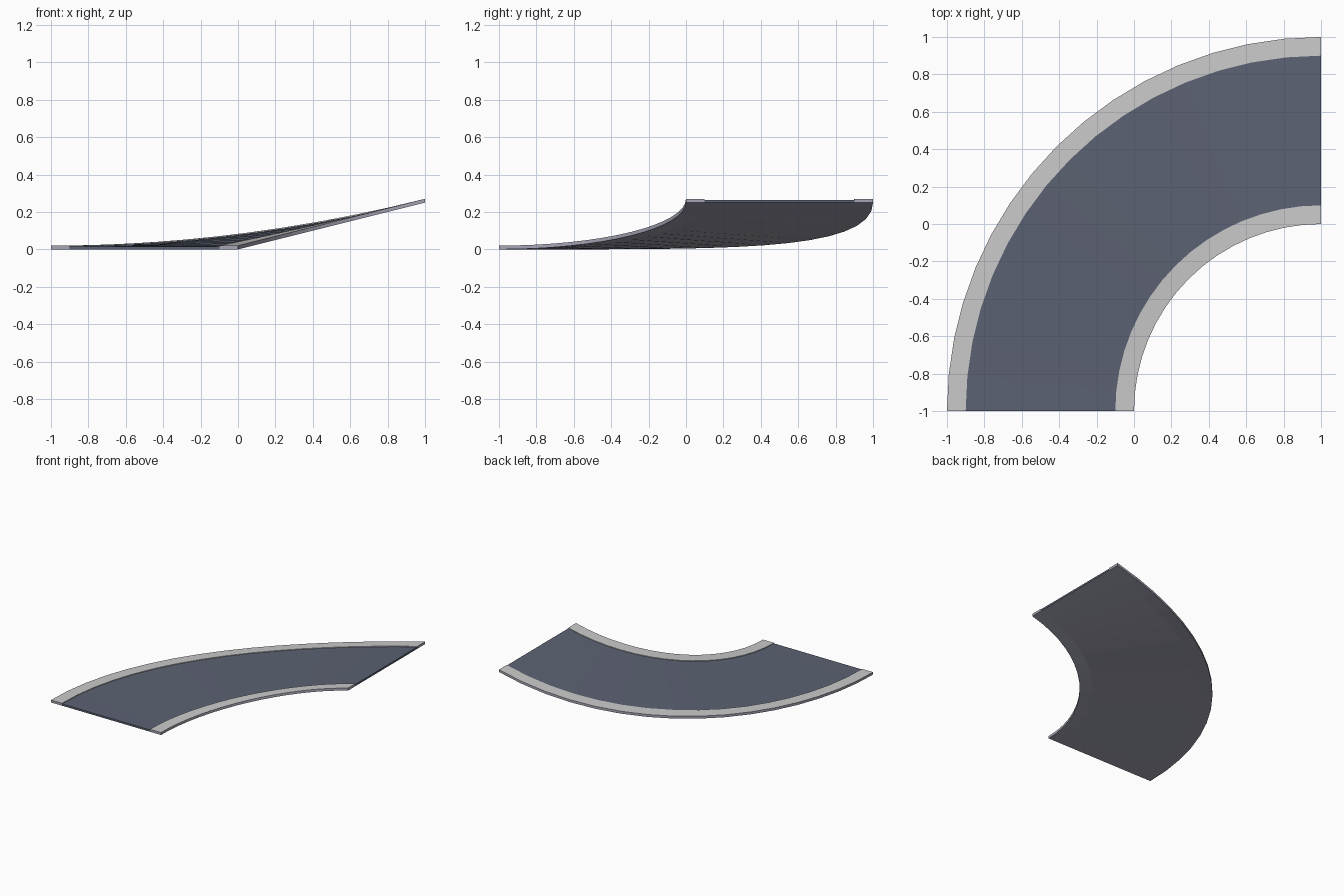
import bpy, bmesh, math

if "Cube" in bpy.data.objects:
    bpy.data.objects.remove(bpy.data.objects["Cube"])

SEGMENTS = 16
RISE = 0.25


def material(name, rgb):
    m = bpy.data.materials.new(name)
    m.diffuse_color = (*rgb, 1)
    m.use_nodes = True
    m.node_tree.nodes["Principled BSDF"].inputs["Base Color"].default_value = m.diffuse_color
    return m


KERB = material("light grey kerb", (0.59, 0.59, 0.59))
ROAD = material("slate asphalt", (0.107, 0.122, 0.172))
BODY = material("lavender grey base", (0.38, 0.38, 0.47))


def ramp_point(r, h, a):
    """Bend about (1, -1); the height eases up to the same end slope at every radius."""
    t = 1 - math.cos(a)
    z = RISE * ((2 - r) * t + (r - 1) * t * t)
    return (1 - r * math.cos(a), -1 + r * math.sin(a), z + h)


def sweep(name, profile, mats, cap):
    """Sweep a closed (radius, height) profile; one material per profile side."""
    bm = bmesh.new()
    rings = [[bm.verts.new(ramp_point(r, h, math.pi / 2 * i / SEGMENTS)) for r, h in profile]
             for i in range(SEGMENTS + 1)]
    slots = [KERB, ROAD, BODY]
    n = len(profile)
    for a, b in zip(rings, rings[1:]):
        for j in range(n):
            if mats[j] is None:          # hidden joint between parts
                continue
            k = (j + 1) % n
            f = bm.faces.new((a[j], a[k], b[k], b[j]))
            f.material_index = slots.index(mats[j])
    for ring in (rings[0][::-1], rings[-1]):
        bm.faces.new(ring).material_index = slots.index(cap)
    bmesh.ops.recalc_face_normals(bm, faces=bm.faces)
    # Open-sided strips: make sure the upper faces point up
    up = [f for f in bm.faces if f.material_index == slots.index(mats[1])]
    if up and sum(f.normal.z for f in up) < 0:
        bmesh.ops.reverse_faces(bm, faces=bm.faces)
    me = bpy.data.meshes.new(name)
    bm.to_mesh(me)
    bm.free()
    for m in slots:
        me.materials.append(m)
    bpy.context.collection.objects.link(bpy.data.objects.new(name, me))


# Profile order: left side, top, right side, underside
def bar(r0, r1, h):
    return [(r0, 0), (r0, h), (r1, h), (r1, 0)]


# Raised kerbs on both edges
sweep("inner_kerb", bar(1.0, 1.1, 0.02), [BODY, KERB, KERB, BODY], BODY)
sweep("outer_kerb", bar(1.9, 2.0, 0.02), [KERB, KERB, BODY, BODY], BODY)
# Slightly sunken roadway between them
sweep("road_surface", bar(1.1, 1.9, 0.015), [None, ROAD, None, BODY], ROAD)
